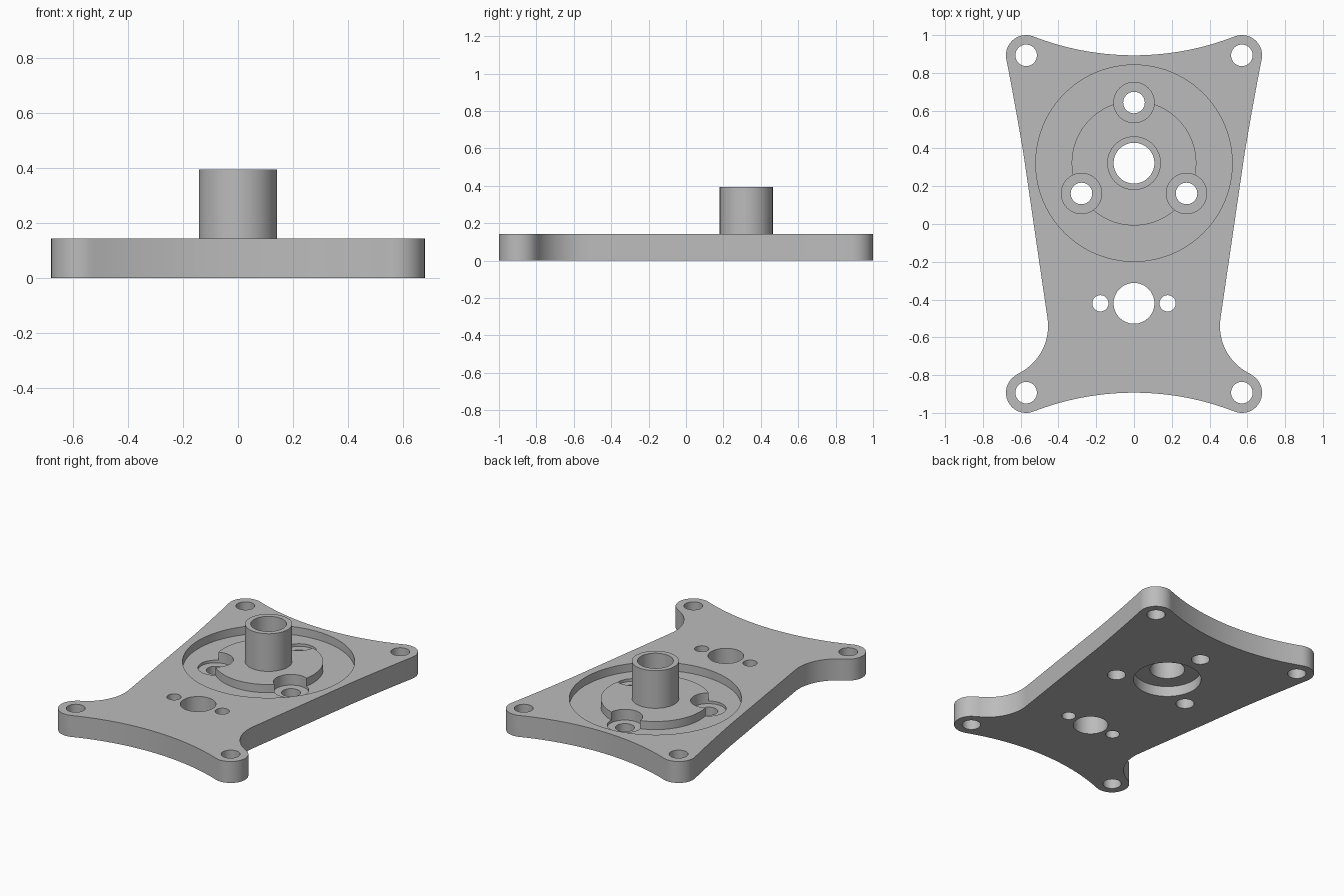
import bpy, bmesh, math

if "Cube" in bpy.data.objects:
    bpy.data.objects.remove(bpy.data.objects["Cube"])

T = 0.143                 # plate thickness
HUB = (0.0, 0.322)        # centre of hub and recess
CX, CY, CR = 0.571, 0.893, 0.107   # corner lobes

grey = bpy.data.materials.new("plain grey")
grey.diffuse_color = (0.5, 0.5, 0.5, 1)
grey.use_nodes = True
grey.node_tree.nodes["Principled BSDF"].inputs["Base Color"].default_value = grey.diffuse_color


def arc(cx, cy, r, a0, a1, n):
    """Points along an arc, angles in degrees."""
    steps = [math.radians(a0 + (a1 - a0) * i / n) for i in range(n + 1)]
    return [(cx + r * math.cos(a), cy + r * math.sin(a)) for a in steps]


def prism(name, points, z0, z1, hole=None):
    """Extruded outline; an optional inner loop of equal count makes a ring."""
    bm = bmesh.new()

    def loop(pts, z):
        return [bm.verts.new((x, y, z)) for x, y in pts]

    n = len(points)
    lo, hi = loop(points, z0), loop(points, z1)
    pairs = [(lo, hi)]
    if hole:
        ilo, ihi = loop(hole, z0), loop(hole, z1)
        pairs = [(lo, hi), (hi, ihi), (ihi, ilo), (ilo, lo)]
    else:
        bm.faces.new(lo)
        bm.faces.new(hi)
    for a, b in pairs:
        for i in range(n):
            j = (i + 1) % n
            bm.faces.new((a[i], a[j], b[j], b[i]))
    bmesh.ops.recalc_face_normals(bm, faces=bm.faces)
    mesh = bpy.data.meshes.new(name)
    bm.to_mesh(mesh)
    bm.free()
    mesh.materials.append(grey)
    ob = bpy.data.objects.new(name, mesh)
    bpy.context.collection.objects.link(ob)
    return ob


def circle(x, y, r, n=64):
    return arc(x, y, r, 0, 360, n)[:-1]


def combine(target, tool, op):
    """Apply a boolean and discard the tool."""
    bpy.context.view_layer.objects.active = target
    mod = target.modifiers.new("cut", 'BOOLEAN')
    mod.operation, mod.object, mod.solver = op, tool, 'EXACT'
    tool.hide_render = True
    bpy.ops.object.modifier_apply(modifier=mod.name)
    bpy.data.objects.remove(tool)


def drill(x, y, r, z0=-0.1, z1=0.6):
    combine(plate, prism("drill", circle(x, y, r), z0, z1), 'DIFFERENCE')


# Right half of the outline, from top centre clockwise to bottom centre
R = (CX ** 2 - CR ** 2) / (2 * CR)          # end arcs tangent to the lobes
sweep = math.degrees(math.atan2(CX, R))
half = arc(0, CY + R, R, -90, -90 + sweep, 16)
half += arc(CX, CY, CR, 90 + sweep, -11, 20)[1:]
p0, p1, p2 = half[-1], (0.63, 0.64), (0.585, 0.37)
for i in range(1, 11):                      # gently bowed upper flank
    t = i / 10
    half.append(tuple((1 - t) ** 2 * a + 2 * t * (1 - t) * b + t * t * c
                      for a, b, c in zip(p0, p1, p2)))
half += arc(0.735, -0.54, 0.28, 171.6, 245, 20)     # waist fillet
half += arc(CX, -CY, CR, 65, -90 - sweep, 24)[1:]
half += arc(0, -CY - R, R, 90 - sweep, 90, 16)[1:]
outline = half + [(-x, y) for x, y in reversed(half[1:-1])]
plate = prism("mounting_plate", outline, 0, T)

# Ring recess around a flush central disc
ring = prism("ring_cutter", circle(*HUB, 0.52, 96), T - 0.054, 0.6,
             circle(*HUB, 0.33, 96))
combine(plate, ring, 'DIFFERENCE')

# Screw pockets with through holes
for k in range(3):
    a = math.radians(90 + 120 * k)
    x, y = HUB[0] + 0.321 * math.cos(a), HUB[1] + 0.321 * math.sin(a)
    drill(x, y, 0.107, z0=0.0715)
    drill(x, y, 0.057)

# Hub tube, its bore and the wide pocket underneath
combine(plate, prism("hub_tube", circle(*HUB, 0.142), 0.1, 0.394), 'UNION')
drill(*HUB, 0.108)
drill(*HUB, 0.21, z1=0.07)

# Corner holes and the lower hole group
for sx in (-1, 1):
    for sy in (-1, 1):
        drill(sx * CX, sy * CY, 0.057)
    drill(sx * 0.178, -0.42, 0.043)
drill(0, -0.42, 0.108)

bpy.ops.object.select_all(action='DESELECT')
plate.select_set(True)
bpy.context.view_layer.objects.active = plate
bpy.ops.object.shade_smooth_by_angle(angle=math.radians(30))
